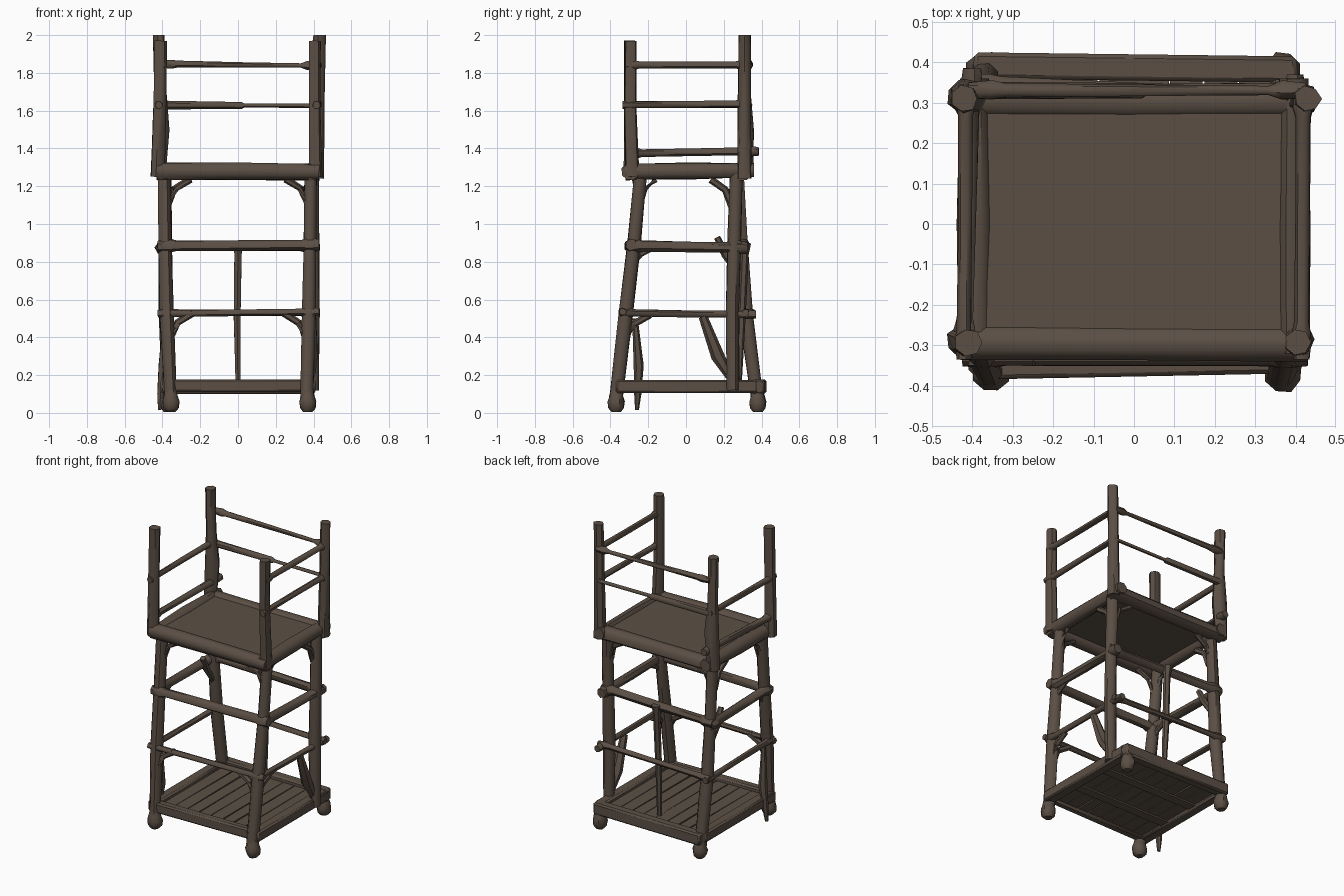
import bpy, bmesh, math, random
from mathutils import Vector

random.seed(4)
if "Cube" in bpy.data.objects:
    bpy.data.objects.remove(bpy.data.objects["Cube"])

wood = bpy.data.materials.new("dark brown wood")
wood.use_nodes = True
COLOR = (0.105, 0.078, 0.059, 1)
wood.diffuse_color = COLOR
wood.node_tree.nodes["Principled BSDF"].inputs["Base Color"].default_value = COLOR


def finish(bm, name, angle=50):
    bmesh.ops.recalc_face_normals(bm, faces=bm.faces)
    mesh = bpy.data.meshes.new(name)
    bm.to_mesh(mesh)
    bm.free()
    mesh.materials.append(wood)
    ob = bpy.data.objects.new(name, mesh)
    bpy.context.collection.objects.link(ob)
    bpy.ops.object.select_all(action='DESELECT')
    ob.select_set(True)
    bpy.context.view_layer.objects.active = ob
    bpy.ops.object.shade_smooth_by_angle(angle=math.radians(angle))
    return ob


def log(name, points, radii, sides=7, rough=0.08):
    """Rough tapered log along a path; one radius per point."""
    pts = [Vector(p) for p in points]
    if not isinstance(radii, (list, tuple)):
        radii = [radii] * len(pts)
    bm = bmesh.new()
    rings = []
    for i, p in enumerate(pts):
        t = (pts[min(i + 1, len(pts) - 1)] - pts[max(i - 1, 0)]).normalized()
        ref = Vector((0, 0, 1)) if abs(t.z) < 0.8 else Vector((0, 1, 0))
        u = t.cross(ref).normalized()
        v = t.cross(u)
        ring = []
        for k in range(sides):
            a = math.tau * (k + 0.5) / sides
            r = radii[i] * (1 + random.uniform(-rough, rough))
            ring.append(bm.verts.new(p + r * (u * math.cos(a) + v * math.sin(a))))
        rings.append(ring)
    for a, b in zip(rings, rings[1:]):
        for k in range(sides):
            j = (k + 1) % sides
            bm.faces.new((a[k], a[j], b[j], b[k]))
    bm.faces.new(rings[0])
    bm.faces.new(rings[-1])
    return finish(bm, name)


def board(name, corners, z0, z1, bevel=0.0):
    """Flat board from an outline of (x, y) corners."""
    bm = bmesh.new()
    face = bm.faces.new([bm.verts.new((x, y, z0)) for x, y in corners])
    out = bmesh.ops.extrude_face_region(bm, geom=[face])
    for g in out["geom"]:
        if isinstance(g, bmesh.types.BMVert):
            g.co.z = z1
    ob = finish(bm, name, 30)
    if bevel:
        mod = ob.modifiers.new("worn edges", 'BEVEL')
        mod.width, mod.segments = bevel, 1
    return ob


def rect(x0, x1, y0, y1):
    return [(x0, y0), (x1, y0), (x1, y1), (x0, y1)]


def rail(name, a, b, r0, r1=None):
    """Rail with swollen ends where it is lashed to the posts."""
    r1 = r1 or r0
    a, b = Vector(a), Vector(b)
    knot = max(r0, r1) * 1.35
    steps = (0, 0.07, 0.11, 0.5, 0.89, 0.93, 1)
    rad = (knot * 0.8, knot, r0, (r0 + r1) / 2, r1, knot, knot * 0.8)
    return log(name, [a.lerp(b, s) for s in steps], rad)


# Legs, leaning in towards the platform
LEGS = {
    "front_right": [(-.355, -.37, .08), (-.375, -.32, .52), (-.385, -.275, .9), (-.39, -.24, 1.27)],
    "front_left": [(.365, -.37, .08), (.375, -.32, .52), (.38, -.275, .9), (.385, -.24, 1.27)],
    "back_right": [(-.37, .375, .08), (-.38, .315, .52), (-.385, .29, .9), (-.385, .27, 1.27)],
    "back_left": [(.395, .25, .12), (.395, .245, .52), (.395, .255, .9), (.395, .265, 1.27)],
}
for name, pts in LEGS.items():
    log(name + "_leg", pts, [.036, .04, .037, .036], 8)

# Ball feet
for name, x, y in (("front_right", -.355, -.37), ("front_left", .37, -.37),
                   ("back_right", -.37, .38), ("back_left", .37, .38)):
    log(name + "_foot", [(x, y, .005), (x, y, .025), (x, y, .06), (x, y, .09), (x, y, .12)],
        [.026, .042, .047, .038, .03], 8)

# Base frame and slatted floor
board("base_front_beam", [(-.39, -.385), (.39, -.37), (.39, -.32), (-.39, -.325)], .11, .178, .01)
board("base_back_beam", [(-.4, .36), (.41, .35), (.4, .415), (-.395, .425)], .1, .178, .01)
for side, s in (("right", -1), ("left", 1)):
    board("base_%s_beam" % side, rect(s * .375 - .035, s * .375 + .035, -.37, .38), .105, .175, .01)
SLATS = 8
for i in range(SLATS):
    x = -.345 + .69 * (i + .5) / SLATS
    w0, w1 = (random.uniform(.034, .0435) for _ in range(2))
    board("floor_slat_%d" % (i + 1), [(x - w0, -.34), (x + w0, -.34), (x + w1, .37), (x - w1, .37)],
          .125, .15)
for y in (-.12, .14):
    board("slat_support", rect(-.36, .36, y - .03, y + .03), .115, .126)

# Lookout platform with its log rim
board("platform_floor", rect(-.4, .4, -.325, .31), 1.275, 1.305)
log("platform_front_beam", [(-.43, -.295, 1.28), (0, -.295, 1.28), (.43, -.295, 1.275)], .047, 8)
log("platform_back_beam", [(-.43, .305, 1.275), (0, .3, 1.275), (.43, .305, 1.275)], .047, 8)
for side, s in (("right", -1), ("left", 1)):
    log("platform_%s_beam" % side,
        [(s * .395, -.32, 1.275), (s * .395, 0, 1.28), (s * .395, .36, 1.285)], [.045, .046, .038], 8)

# Ladder-like rails around the legs
for z, y, r in ((.885, .275, .028), (.53, .32, .018)):
    rail("front_rail", (-.425, -y - .015, z - .005), (.43, -y - .015, z + .005), r)
    rail("back_rail", (-.42, y + .03, z), (.425, y - .005, z), r)
    for side, s in (("right", -1), ("left", 1)):
        rail(side + "_rail", (s * .395, -y - .03, z), (s * .4, y + .05, z - .01), r + .001)

# Curved corner braces
def brace(name, a, b, r=.015):
    a, b = Vector(a), Vector(b)
    mid = (a + b) / 2
    mid += Vector(((a.x - b.x) * .15, (a.y - b.y) * .15, (b.z - a.z) * .15))
    log(name, [a, mid, b], [r * 1.2, r, r * 1.1], 6)


for side, s in (("right", -1), ("left", 1)):
    brace("front_upper_brace_" + side, (s * .37, -.255, 1.1), (s * .25, -.27, 1.235))
    brace("front_lower_brace_" + side, (s * .365, -.335, .38), (s * .24, -.33, .53), .019)
    brace("back_upper_brace_" + side, (s * .38, .27, 1.1), (s * .26, .28, 1.235))
    brace("side_upper_front_brace_" + side, (s * .385, -.25, 1.09), (s * .385, -.16, 1.235))
    brace("side_upper_back_brace_" + side, (s * .385, .25, 1.08), (s * .385, .13, 1.235), .018)
    brace("side_middle_brace_" + side, (s * .385, -.28, .76), (s * .385, -.17, .88))
brace("side_lower_brace", (.38, -.32, .38), (.385, -.19, .52), .018)
log("slanted_plank", [(.395, .09, .51), (.39, .17, .3), (.39, .24, .18)], [.022, .036, .02], 6)
log("back_slanted_stick", [(-.375, .165, .93), (-.38, .21, .84), (-.38, .29, .72)], [.018, .022, .015], 6)

# Loose stake and middle pole
log("stake", [(-.415, -.26, .015), (-.41, -.255, .1), (-.395, -.25, .25), (-.385, -.27, .5)],
    [.01, .02, .028, .014], 6)
log("middle_pole", [(0, .315, .9), (0, .31, .84), (-.005, .295, .5), (0, .28, .13)],
    [.03, .022, .02, .014], 6)

# Upper posts
POSTS = {
    "front_right": [(-.425, -.29, 1.25), (-.415, -.295, 1.6), (-.41, -.293, 1.97)],
    "front_left": [(.41, -.285, 1.25), (.405, -.295, 1.6), (.405, -.293, 1.97)],
    "back_right": [(-.425, .315, 1.25), (-.41, .315, 1.5), (-.415, .31, 1.72), (-.42, .31, 2.0)],
    "back_left": [(.42, .31, 1.24), (.425, .31, 1.6), (.43, .31, 2.0)],
}
for name, pts in POSTS.items():
    radii = [.04, .045, .034, .033] if len(pts) == 4 else [.039, .034, .033]
    log(name + "_post", pts, radii, 7)

# Guard rails: back and both sides, front left open
rail("back_top_guard", (-.41, .33, 1.848), (.425, .33, 1.838), .018, .012)
log("back_middle_guard", [(-.41, .33, 1.63), (.02, .33, 1.627), (.035, .33, 1.627), (.43, .33, 1.625)],
    [.023, .02, .011, .011], 7)
rail("left_top_guard", (.415, -.315, 1.842), (.42, .335, 1.842), .019)
rail("left_middle_guard", (.415, -.335, 1.63), (.42, .335, 1.635), .019)
rail("right_middle_guard", (-.42, -.335, 1.63), (-.415, .345, 1.635), .019)
rail("right_low_guard", (-.42, -.31, 1.375), (-.4, .385, 1.385), .021)
